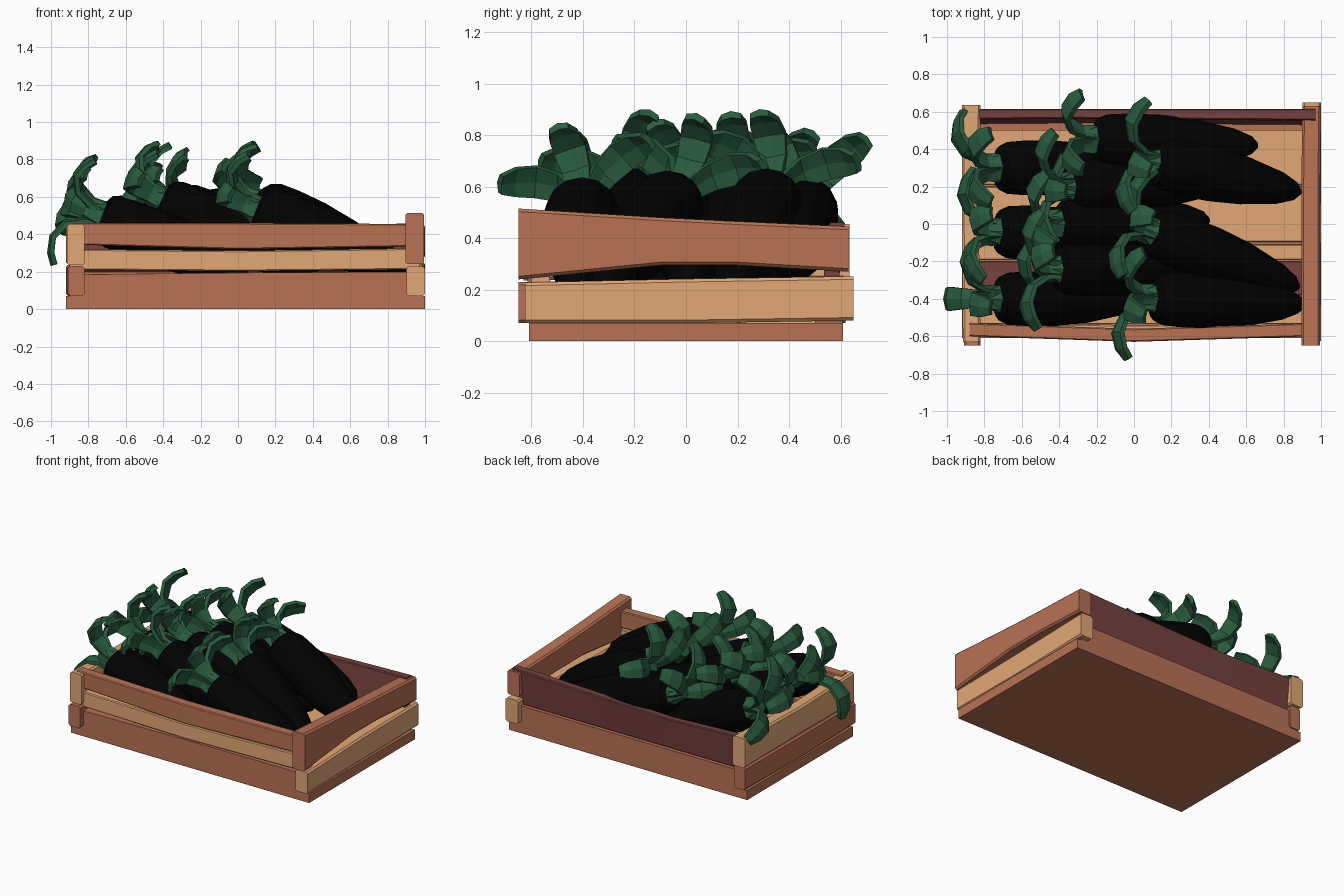
import bpy, bmesh, math
from mathutils import Vector

if "Cube" in bpy.data.objects:
    bpy.data.objects.remove(bpy.data.objects["Cube"])


def mat(name, rgb):
    m = bpy.data.materials.new(name)
    m.diffuse_color = (*rgb, 1)
    m.use_nodes = True
    m.node_tree.nodes["Principled BSDF"].inputs["Base Color"].default_value = m.diffuse_color
    return m


TAN = mat("light_wood", (0.76, 0.395, 0.185))
RED = mat("red_wood", (0.48, 0.17, 0.087))
MAROON = mat("dark_wood", (0.18, 0.052, 0.047))
BLACK = mat("black_skin", (0.0005, 0.0005, 0.0005))
GREEN = mat("leaf_green", (0.022, 0.107, 0.05))


def loft(bm, rings):
    """Skin a list of equal-sized point rings and cap both ends."""
    vs = [[bm.verts.new(p) for p in r] for r in rings]
    n = len(vs[0])
    for a, b in zip(vs, vs[1:]):
        for i in range(n):
            j = (i + 1) % n
            bm.faces.new((a[i], a[j], b[j], b[i]))
    bm.faces.new(vs[0][::-1])
    bm.faces.new(vs[-1])


def finish(bm, name, material):
    bmesh.ops.recalc_face_normals(bm, faces=bm.faces)
    me = bpy.data.meshes.new(name)
    bm.to_mesh(me)
    bm.free()
    me.materials.append(material)
    ob = bpy.data.objects.new(name, me)
    bpy.context.collection.objects.link(ob)
    return ob


def slat(name, material, axis, stations, c=0.006, tilt=0):
    """Warped board; each station is (along, side0, side1, z0, z1), edges chamfered.
    tilt moves the lower edge sideways."""
    rings = []
    for t, s0, s1, z0, z1 in stations:
        k = tilt
        sec = [(s0 + c + k, z0), (s1 - c + k, z0), (s1 + k, z0 + c), (s1, z1 - c),
               (s1 - c, z1), (s0 + c, z1), (s0, z1 - c), (s0 + k, z0 + c)]
        rings.append([(t, s, z) if axis == 'x' else (s, t, z) for s, z in sec])
    bm = bmesh.new()
    loft(bm, rings)
    return finish(bm, name, material)


# Base and floor boards
slat("base", RED, 'x', [(-.92, -.61, .61, 0, .07), (1, -.61, .61, 0, .07)], .001)
for i, (y0, y1, m) in enumerate([(-.56, -.39, TAN), (-.38, -.2, MAROON), (-.19, -.11, TAN),
                                 (-.095, .2, TAN), (.21, .51, TAN)]):
    slat(f"floor_board_{i}", m, 'x', [(-.9, y0, y1, .06, .085), (.92, y0, y1, .06, .085)], .004)

# Front slats
slat("front_lower_slat", RED, 'x', [(-.9, -.61, -.53, .005, .185), (0, -.61, -.53, .005, .195),
                                    (.97, -.61, -.53, .005, .2)], .001)
slat("front_middle_slat", TAN, 'x', [(-.9, -.6, -.53, .21, .32), (0, -.615, -.54, .203, .312),
                                     (.97, -.6, -.53, .212, .325)])
slat("front_upper_slat", RED, 'x', [(-.88, -.6, -.53, .345, .46), (0, -.63, -.56, .32, .46),
                                    (.96, -.6, -.53, .335, .455)])

# Back slats
slat("back_lower_slat", RED, 'x', [(-.9, .5, .61, .005, .2), (.97, .5, .61, .005, .2)], .001)
slat("back_upper_slat", MAROON, 'x', [(-.9, .56, .615, .2, .45), (-.3, .565, .615, .2, .425),
                                      (.3, .56, .615, .2, .44), (.97, .555, .615, .2, .46)],
     tilt=-.025)

# Right end slats
slat("right_lower_slat", TAN, 'y', [(-.625, .9, 1, .07, .228), (0, .895, .995, .07, .242),
                                    (.65, .9, 1, .08, .252)], .012)
slat("right_upper_slat", RED, 'y', [(-.65, .895, .995, .24, .515), (-.1, .895, .995, .295, .48),
                                    (.2, .895, .995, .295, .465), (.63, .9, 1, .27, .445)], .012)

# Left end slats
slat("left_lower_slat", RED, 'y', [(-.65, -.91, -.82, .07, .23), (0, -.92, -.83, .07, .237),
                                   (.62, -.91, -.82, .07, .235)], .012)
slat("left_upper_slat", TAN, 'y', [(-.63, -.915, -.82, .235, .455), (0, -.92, -.83, .245, .44),
                                   (.635, -.92, -.82, .24, .455)], .012)

# Aubergines: head, tip, leaf angles about the stem (0 = up, 90 = toward back)
FRUIT = [
    ((.10, -.40, .53), (.91, -.43, .21), (-85, -20, 50)),
    ((.10, -.04, .56), (.88, -.34, .19), (-60, 15, 80)),
    ((.11, .33, .57), (.89, .17, .20), (78, -10, -60)),
    ((-.21, .45, .53), (.66, .42, .28), (48, -30, -100)),
    ((-.34, .20, .56), (.45, .22, .22), (-5, -70, 65)),
    ((-.40, .00, .55), (.40, .02, .20), (-25, 55, -100)),
    ((-.41, -.24, .58), (.40, -.24, .20), (20, -80, 70)),
    ((-.73, .30, .50), (.05, .30, .19), (35, -35, 115)),
    ((-.73, -.04, .50), (.05, -.08, .19), (20, -55, 95)),
    ((-.73, -.40, .49), (.05, -.40, .19), (180, -10, 75)),
]
BODY = [(0, .085), (.02, .118), (.08, .142), (.2, .15), (.38, .15), (.6, .132),
        (.85, .088), (.96, .05), (1, .015)]
# leaf profile: distance behind the head, distance from the stem, half width
LEAF = [(0, .05, .05), (.07, .05, .045), (.16, .1, .056), (.2, .19, .064),
        (.18, .27, .058), (.14, .325, .038)]

for k, (h, t, angles) in enumerate(FRUIT):
    head, tip = Vector(h), Vector(t)
    back = (head - tip).normalized()
    up = (Vector((0, 0, 1)) - back * back.z).normalized()
    side = back.cross(up)

    def ring(centre, r, n):
        return [centre + r * (math.cos(a) * up + math.sin(a) * side)
                for a in (2 * math.pi * i / n for i in range(n))]

    # body
    bm = bmesh.new()
    loft(bm, [ring(head.lerp(tip, f), r, 14) for f, r in BODY])
    finish(bm, f"aubergine_{k}", BLACK)

    # leafy cap: short stem and curled leaves
    bm = bmesh.new()
    loft(bm, [ring(head + back * a, r, 6) for a, r in ((-.01, .09), (.02, .07), (.1, .04))])
    for deg in angles:
        a = math.radians(deg)
        out = math.cos(a) * up + math.sin(a) * side
        across = back.cross(out)
        reach = .86 if abs(deg) < 30 else 1  # upright leaves are a little shorter
        rings = []
        for i, (d, r, w) in enumerate(LEAF):
            p, q = LEAF[max(i - 1, 0)], LEAF[min(i + 1, len(LEAF) - 1)]
            run = (back * (q[0] - p[0]) + out * (q[1] - p[1])).normalized()
            nrm = run.cross(across) * .013
            c = head + back * d + out * r * reach
            rings.append([c + across * w + nrm, c + nrm * 2, c - across * w + nrm,
                          c - across * w - nrm, c - nrm * .3, c + across * w - nrm])
        loft(bm, rings)
    finish(bm, f"aubergine_leaves_{k}", GREEN)
